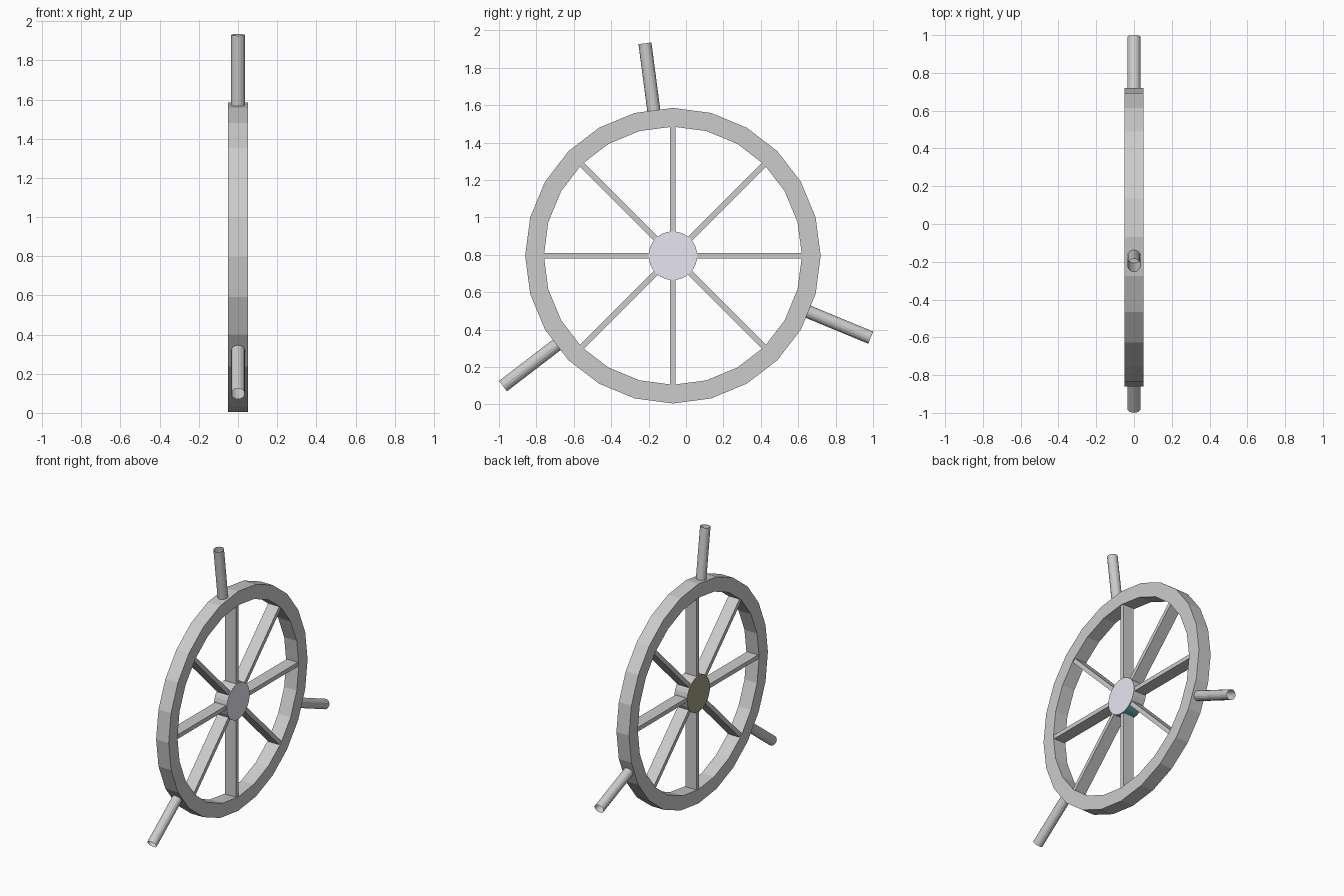
import bpy, bmesh
from math import radians, pi, sin, cos, atan2
from mathutils import Matrix, Vector

if "Cube" in bpy.data.objects:
    bpy.data.objects.remove(bpy.data.objects["Cube"])

CENTRE = Vector((0, -0.07, 0.795))


def finish(name, bm, mats=()):
    bmesh.ops.translate(bm, verts=bm.verts, vec=CENTRE)
    me = bpy.data.meshes.new(name)
    bm.to_mesh(me)
    bm.free()
    for m in mats:
        me.materials.append(m)
    ob = bpy.data.objects.new(name, me)
    bpy.context.collection.objects.link(ob)
    return ob


def colour(name, rgb):
    m = bpy.data.materials.new(name)
    m.diffuse_color = (*rgb, 1)
    return m


def turn(deg):
    # turns the +y direction to an angle in the wheel plane
    return Matrix.Rotation(radians(deg), 4, 'X')


# Rim: rectangular section swept round 24 sides
SIDES = 24
bm = bmesh.new()
section = [(-0.05, 0.79), (0.05, 0.79), (0.05, 0.69), (-0.05, 0.69)]
rings = []
for i in range(SIDES):
    a = 2 * pi * i / SIDES
    rings.append([bm.verts.new((x, r * cos(a), r * sin(a))) for x, r in section])
for i in range(SIDES):
    p, q = rings[i], rings[(i + 1) % SIDES]
    for k in range(4):
        n = (k + 1) % 4
        bm.faces.new((p[k], p[n], q[n], q[k]))
bmesh.ops.recalc_face_normals(bm, faces=bm.faces)
finish("rim", bm)

# Spokes: eight flat boards from hub to rim
for i in range(8):
    bm = bmesh.new()
    r0, r1 = 0.1, 0.692
    m = (turn(45 * i) @ Matrix.Translation((0, (r0 + r1) / 2, 0))
         @ Matrix.Diagonal((0.088, r1 - r0, 0.03, 1)))
    bmesh.ops.create_cube(bm, size=1, matrix=m)
    finish(f"spoke_{i + 1}", bm)

# Hub: drum with coloured caps and one coloured side sector
mats = [bpy.data.materials.new("hub_grey"),
        colour("cap_lavender", (0.80, 0.78, 0.88)),
        colour("cap_olive", (0.36, 0.35, 0.22)),
        colour("side_teal", (0.12, 0.48, 0.47))]
mats[0].diffuse_color = (0.6, 0.6, 0.6, 1)
bm = bmesh.new()
bmesh.ops.create_cone(bm, cap_ends=True, segments=32, radius1=0.13, radius2=0.13,
                      depth=0.102, matrix=Matrix.Rotation(pi / 2, 4, 'Y'))
for f in bm.faces:
    if f.normal.x > 0.5:
        f.material_index = 1
    elif f.normal.x < -0.5:
        f.material_index = 2
    else:
        c = f.calc_center_median()
        if radians(-90) < atan2(c.z, c.y) < radians(-45):
            f.material_index = 3
finish("hub", bm, mats)

# Handles: three open tubes standing out from the rim
for i in range(3):
    bm = bmesh.new()
    r0, r1 = 0.778, 1.145
    m = (turn(97.5 + 120 * i) @ Matrix.Translation((0, (r0 + r1) / 2, 0))
         @ Matrix.Rotation(pi / 2, 4, 'X'))
    bmesh.ops.create_cone(bm, cap_ends=False, segments=16, radius1=0.035,
                          radius2=0.035, depth=r1 - r0, matrix=m)
    finish(f"handle_{i + 1}", bm)

for m in bpy.data.materials:
    if m.users and not m.is_grease_pencil:
        m.use_nodes = True
        m.node_tree.nodes["Principled BSDF"].inputs["Base Color"].default_value = m.diffuse_color
